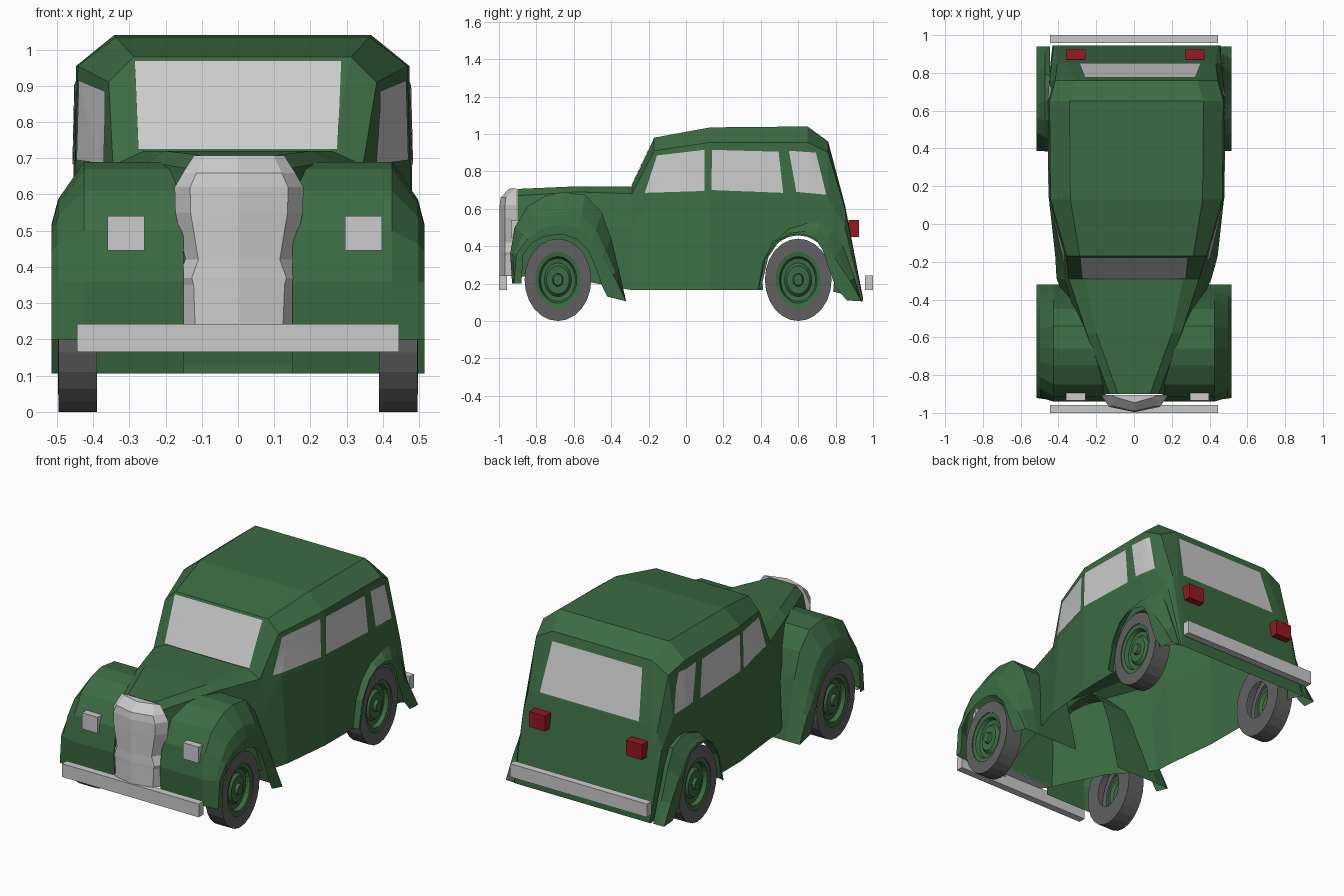
import bpy, bmesh, math
from mathutils import Vector
from mathutils.bvhtree import BVHTree

if "Cube" in bpy.data.objects:
    bpy.data.objects.remove(bpy.data.objects["Cube"])


def material(name, rgb):
    m = bpy.data.materials.new(name)
    m.diffuse_color = (*rgb, 1)
    m.use_nodes = True
    m.node_tree.nodes["Principled BSDF"].inputs["Base Color"].default_value = m.diffuse_color
    return m


GREEN = material("green_paint", (0.045, 0.15, 0.055))
RED = material("red_lens", (0.3, 0.01, 0.015))
RUBBER = material("rubber", (0.12, 0.12, 0.12))


def finish(bm, name, mat=None):
    bmesh.ops.recalc_face_normals(bm, faces=bm.faces)
    me = bpy.data.meshes.new(name)
    bm.to_mesh(me)
    bm.free()
    ob = bpy.data.objects.new(name, me)
    bpy.context.collection.objects.link(ob)
    if mat:
        me.materials.append(mat)
    return ob


def loft(name, rings, mat=None, closed=True, caps=True):
    bm = bmesh.new()
    rows = [[bm.verts.new(p) for p in r] for r in rings]
    n = len(rows[0])
    for a, b in zip(rows, rows[1:]):
        for i in range(n if closed else n - 1):
            j = (i + 1) % n
            bm.faces.new((a[i], a[j], b[j], b[i]))
    if caps:
        bm.faces.new(rows[0])
        bm.faces.new(rows[-1])
    return finish(bm, name, mat)


def box(name, x, y, z, mat=None):
    return loft(name, [[(x[0], v, z[0]), (x[1], v, z[0]), (x[1], v, z[1]), (x[0], v, z[1])]
                       for v in y], mat)


def lathe(name, profile, sx, cy, mat, caps=False, cz=0.22, squash=0.81, n=24):
    # revolve (x, radius) around a sideways axle
    rings = [[(sx * x, cy + squash * r * math.cos(2 * math.pi * k / n),
               cz + r * math.sin(2 * math.pi * k / n)) for k in range(n)] for x, r in profile]
    return loft(name, rings, mat, caps=caps)


# Body: y, roof (w, z), shoulder (w, z), waist (w, z), sill (w, z)
stations = [
    (-0.90, .085, .706, .13, .67, .17, .50, .16, .24),
    (-0.58, .20, .72, .25, .69, .28, .50, .28, .22),
    (-0.29, .26, .72, .345, .68, .37, .50, .41, .165),
    (-0.17, .30, .98, .37, .91, .39, .66, .43, .165),
    (0.13, .35, 1.035, .455, .955, .463, .67, .463, .165),
    (0.65, .355, 1.04, .46, .955, .467, .67, .467, .165),
    (0.76, .32, .96, .43, .90, .46, .66, .465, .165),
    (0.85, .38, .62, .42, .60, .45, .50, .455, .14),
    (0.945, .41, .13, .43, .125, .44, .115, .445, .105),
]
rings = []
for y, *wz in stations:
    cx = 0.013 if y > -0.2 else 0.0
    half = list(zip(wz[0::2], wz[1::2]))
    rings.append([(cx + w, y, z) for w, z in half] + [(cx - w, y, z) for w, z in reversed(half)])
body = loft("body", rings, GREEN)
bmt = bmesh.new()
bmt.from_mesh(body.data)
tree = BVHTree.FromBMesh(bmt)
bmt.free()

# Cut the rear wheel arches, then open the floor so the body is a hollow shell
cutters = []
for sx in (-1, 1):
    cutter = lathe("wheel_arch_cutter", [(.34, .238), (.62, .238)], sx, .60, None, caps=True)
    cutter.hide_render = True
    cutters.append(cutter)
    cut = body.modifiers.new("wheel_arch", 'BOOLEAN')
    cut.operation = 'DIFFERENCE'
    cut.solver = 'EXACT'
    cut.object = cutter
deps = bpy.context.evaluated_depsgraph_get()
shell = bpy.data.meshes.new_from_object(body.evaluated_get(deps))
body.modifiers.clear()
body.data = shell
for cutter in cutters:
    bpy.data.objects.remove(cutter)
bm = bmesh.new()
bm.from_mesh(shell)
bm.normal_update()
drop = []
for f in bm.faces:
    c = f.calc_center_median()
    in_arch = .3 < abs(c.x) < .43 and .38 < c.y < .82 and c.z < .5
    if f.normal.z < -.7 or in_arch:
        drop.append(f)
bmesh.ops.delete(bm, geom=drop, context='FACES')
bm.to_mesh(shell)
bm.free()


# Window panes projected onto the body
def pane(name, corners, direction, n=6):
    a, b, c, d = (Vector(p) for p in corners)
    dv = Vector(direction)
    grid = []
    for i in range(n + 1):
        row = []
        for j in range(n + 1):
            p = a.lerp(b, i / n).lerp(d.lerp(c, i / n), j / n)
            hit = tree.ray_cast(p - dv * 3, dv)[0] or p
            row.append(hit - dv * 0.004)
        grid.append(row)
    loft(name, grid, None, closed=False, caps=False)


side_windows = {
    "front_side_window": [(-.22, .685), (.10, .695), (.10, .915), (-.155, .885)],
    "middle_side_window": [(.135, .70), (.52, .685), (.495, .905), (.14, .915)],
    "rear_side_window": [(.59, .69), (.75, .675), (.695, .90), (.55, .91)],
}
for sx in (-1, 1):
    for name, pts in side_windows.items():
        pane(name, [(0, y, z) for y, z in pts], (-sx, 0, 0))
pane("windscreen", [(-.275, 0, .725), (.275, 0, .725), (.285, 0, .968), (-.285, 0, .968)], (0, 1, 0))
pane("rear_window", [(-.29, 0, .63), (.355, 0, .63), (.325, 0, .91), (-.26, 0, .91)], (0, -1, 0))


# Fenders: outer arch point (y, z) and wheel opening point (y, z) per station
front_arch = [(-.93, .20, -.88, .20), (-.94, .36, -.87, .36), (-.915, .50, -.82, .42),
              (-.85, .61, -.76, .45), (-.75, .67, -.70, .46), (-.66, .69, -.65, .46),
              (-.54, .675, -.58, .435), (-.45, .58, -.52, .37), (-.40, .44, -.48, .28),
              (-.36, .28, -.45, .19), (-.32, .105, -.42, .13)]
rear_arch = [(.385, .17, .40, .17), (.41, .32, .44, .34), (.46, .42, .50, .43),
             (.55, .50, .56, .46), (.65, .535, .63, .46), (.72, .535, .69, .44),
             (.79, .50, .73, .38), (.84, .40, .76, .29), (.90, .23, .80, .18),
             (.94, .105, .86, .11)]


def fender(name, arch, sx, x_in, x_top):
    rows = []
    for py, pz, qy, qz in arch:
        s = min(1, (pz - .1) / .4)  # the ends of the arch are squarer than its crown
        rows.append([(sx * x, py + (qy - py) * t, pz + (qz - pz) * t) for x, t in
                     ((x_in, 0), (x_top, 0), (.497, .45 * s), (.515, .75 * s), (.515, 1))])
    loft(name, rows, GREEN, closed=False, caps=False)


# Wheels
tyre = [(.39, .11), (.39, .22), (.495, .22), (.497, .15), (.475, .15)]
hub = [(.475, .155), (.492, .15), (.488, .125), (.465, .115), (.462, .09),
       (.478, .075), (.478, .035), (.496, .03), (.496, .001)]
for sx in (-1, 1):
    fender("front_fender", front_arch, sx, .15, .425)
    fender("rear_fender", rear_arch, sx, .445, .47)
    for cy in (-.685, .60):
        lathe("tyre", tyre, sx, cy, RUBBER)
        lathe("hub", hub, sx, cy, GREEN)

# Grille: height, half width, recess of the prow
rows = []
for z, w, f in [(.24, .16, 0), (.35, .165, 0), (.37, .172, 0), (.42, .148, 0),
                (.55, .176, 0), (.62, .178, 0), (.66, .155, .005), (.707, .125, .05)]:
    rows.append([(.003 + k * w, y, z) for k, y in
                 ((-1, -.905), (-.76, -.968 + f), (0, -.996 + f), (.76, -.968 + f), (1, -.905))])
loft("grille", rows)

# Bumpers, headlights and tail lights
box("front_bumper", (-.445, .445), (-1, -.957), (.165, .243))
box("rear_bumper", (-.445, .445), (.957, 1), (.165, .243))
for cx in (-.309, .347):
    box("headlight", (cx - .051, cx + .051), (-.935, -.895), (.445, .54))
for cx in (-.308, .322):
    box("tail_light", (cx - .052, cx + .052), (.87, .925), (.45, .54), RED)
